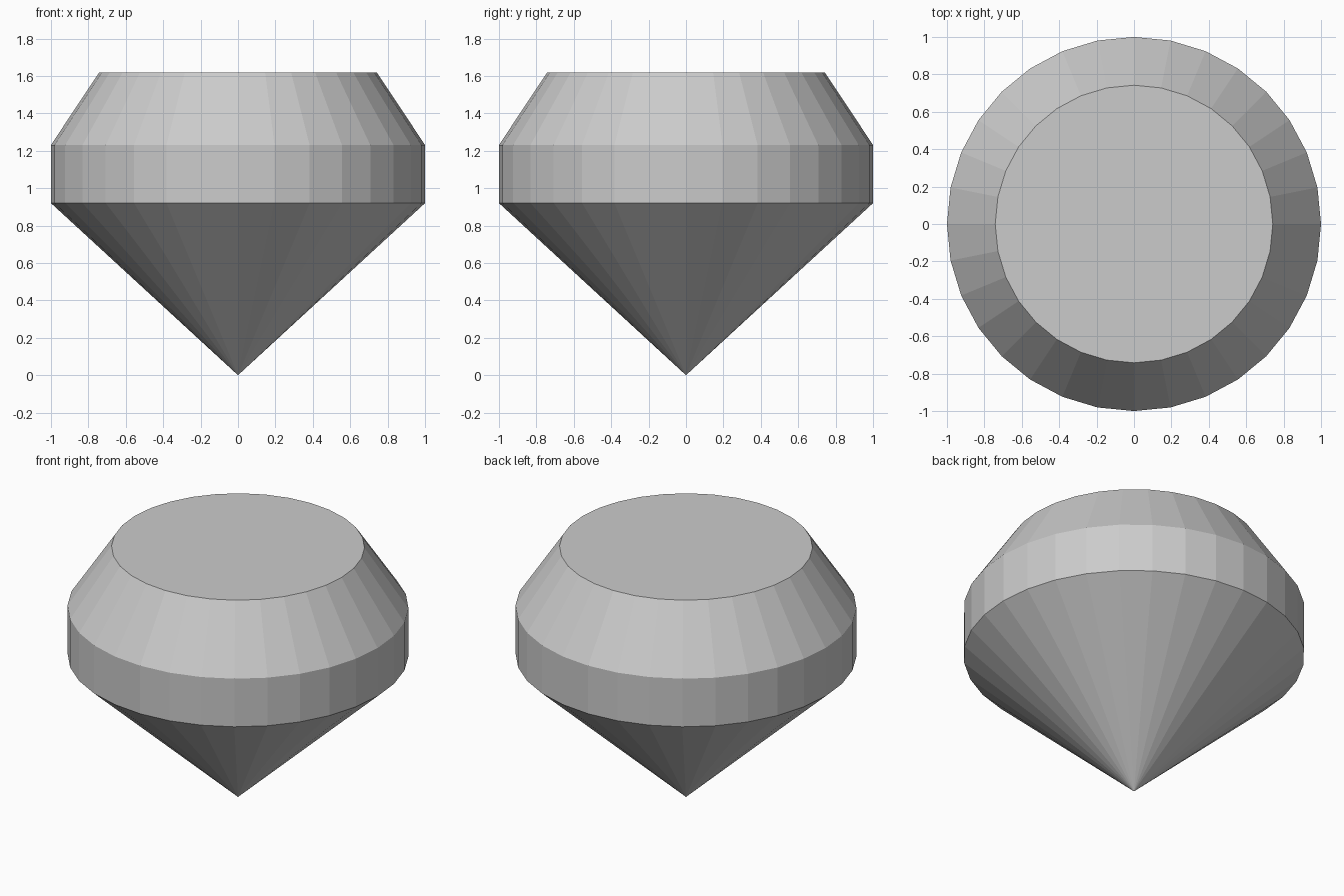
import bpy, bmesh
from math import cos, sin, tau

if "Cube" in bpy.data.objects:
    bpy.data.objects.remove(bpy.data.objects["Cube"])

SIDES = 32
# Gem outline above the bottom point: (radius, height)
PROFILE = [(1.0, 0.92), (1.0, 1.231), (0.742, 1.619)]

bm = bmesh.new()
rings = [[bm.verts.new((r * cos(tau * i / SIDES), r * sin(tau * i / SIDES), z))
          for i in range(SIDES)] for r, z in PROFILE]
tip = bm.verts.new((0, 0, 0))

for i in range(SIDES):
    j = (i + 1) % SIDES
    # Pointed lower cone
    bm.faces.new((tip, rings[0][j], rings[0][i]))
    # Straight girdle and sloping crown
    for low, high in zip(rings, rings[1:]):
        bm.faces.new((low[i], low[j], high[j], high[i]))
# Flat table on top
bm.faces.new(rings[-1])

mesh = bpy.data.meshes.new("gem")
bm.to_mesh(mesh)
bm.free()
gem = bpy.data.objects.new("gem", mesh)
bpy.context.collection.objects.link(gem)
